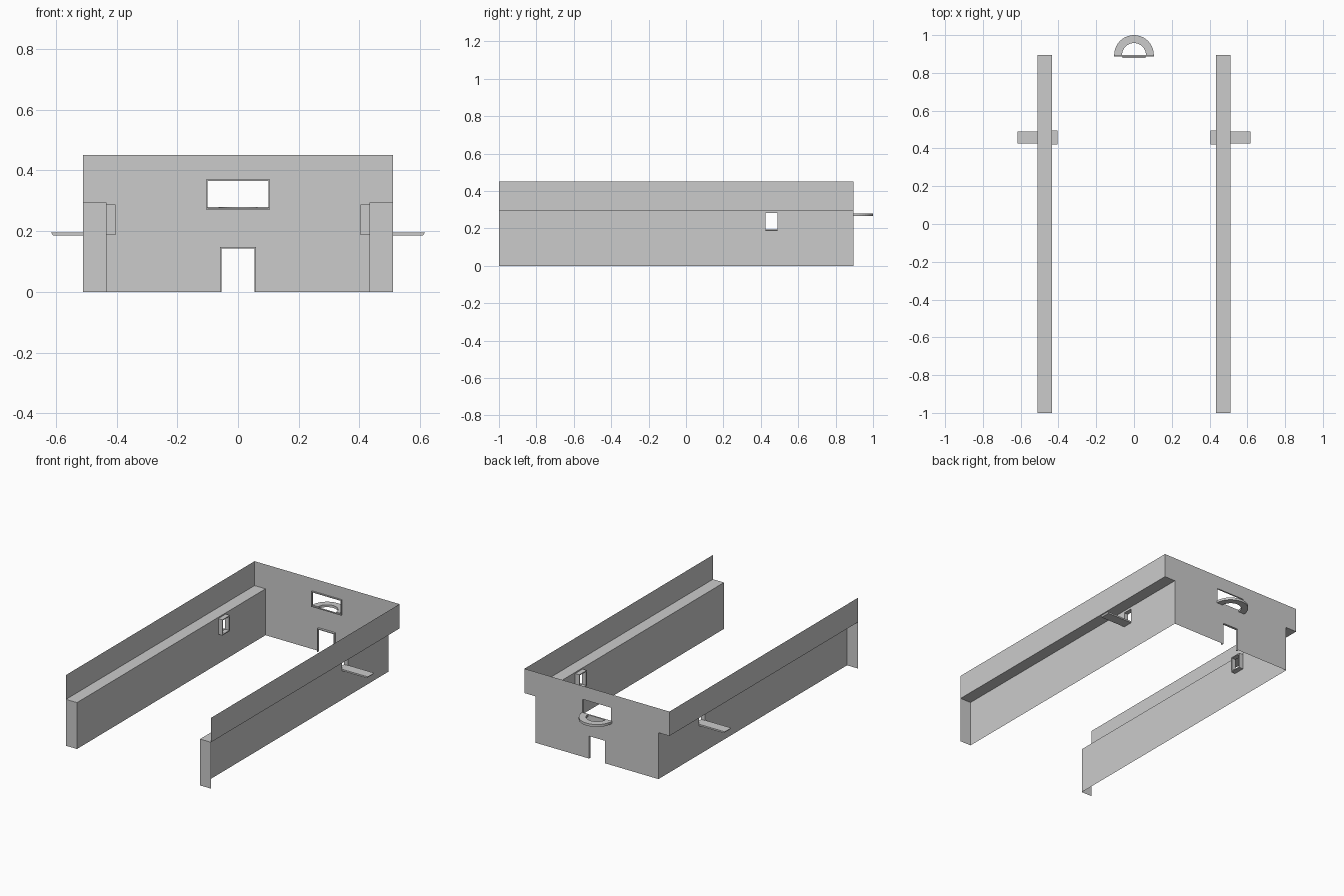
import bpy, bmesh, math
from mathutils import Vector

cube = bpy.data.objects.get("Cube")
if cube:
    bpy.data.objects.remove(cube, do_unlink=True)

grey = bpy.data.materials.new("plain_grey")
grey.use_nodes = True
colour = (0.6, 0.6, 0.6, 1)
grey.diffuse_color = colour
grey.node_tree.nodes["Principled BSDF"].inputs["Base Color"].default_value = colour

OUTER, INNER = 0.51, 0.433      # parapet and lower wall offsets
FRONT, BACK = -1.0, 0.895
SHELF, TOP = 0.295, 0.45


def finish(name, bm):
    mesh = bpy.data.meshes.new(name)
    bm.to_mesh(mesh)
    bm.free()
    mesh.materials.append(grey)
    ob = bpy.data.objects.new(name, mesh)
    bpy.context.collection.objects.link(ob)
    return ob


def panel(name, us, vs, place, skip=lambda u, v: False):
    """Flat sheet on a grid of cuts, leaving out the cells in openings."""
    bm = bmesh.new()
    for u0, u1 in zip(us, us[1:]):
        for v0, v1 in zip(vs, vs[1:]):
            if not skip((u0 + u1) / 2, (v0 + v1) / 2):
                corners = ((u0, v0), (u1, v0), (u1, v1), (u0, v1))
                bm.faces.new([bm.verts.new(place(u, v)) for u, v in corners])
    bmesh.ops.remove_doubles(bm, verts=bm.verts, dist=1e-5)
    return finish(name, bm)


def extrude(name, outline, place, depth):
    """Solid made from a closed outline pushed along a vector."""
    bm = bmesh.new()
    face = bm.faces.new([bm.verts.new(place(u, v)) for u, v in outline])
    moved = bmesh.ops.extrude_face_region(bm, geom=[face], use_keep_orig=True)
    verts = [g for g in moved["geom"] if isinstance(g, bmesh.types.BMVert)]
    bmesh.ops.translate(bm, verts=verts, vec=Vector(depth))
    bmesh.ops.recalc_face_normals(bm, faces=bm.faces)
    return finish(name, bm)


def frame(name, u0, u1, v0, v1, t, place, depth, open_bottom=False):
    """Border of thickness t inside a rectangle; a door has no bottom rail."""
    bm = bmesh.new()
    low = v0 if open_bottom else v0 + t
    out = [(u0, v0), (u0, v1), (u1, v1), (u1, v0)]
    inn = [(u0 + t, low), (u0 + t, v1 - t), (u1 - t, v1 - t), (u1 - t, low)]
    a = [bm.verts.new(place(*p)) for p in out]
    b = [bm.verts.new(place(*p)) for p in inn]
    faces = []
    for i in range(3 if open_bottom else 4):
        j = (i + 1) % 4
        faces.append(bm.faces.new((a[i], a[j], b[j], b[i])))
    moved = bmesh.ops.extrude_face_region(bm, geom=faces, use_keep_orig=True)
    verts = [g for g in moved["geom"] if isinstance(g, bmesh.types.BMVert)]
    bmesh.ops.translate(bm, verts=verts, vec=Vector(depth))
    bmesh.ops.recalc_face_normals(bm, faces=bm.faces)
    return finish(name, bm)


# Back wall: wide above the shelf, narrower below, with a door and a window
def back_gap(x, z):
    x = abs(x)
    door = x < 0.06 and z < 0.148
    window = x < 0.105 and 0.272 < z < 0.37
    notch = x > INNER and z < SHELF
    return door or window or notch


panel("back_wall",
      (OUTER, INNER, 0.105, 0.06, -0.06, -0.105, -INNER, -OUTER),
      (0, 0.148, 0.272, SHELF, 0.37, TOP),
      lambda x, z: (x, BACK, z), back_gap)

frame("door_frame", -0.06, 0.06, 0, 0.148, 0.005,
      lambda x, z: (x, 0.88, z), (0, BACK - 0.88, 0), open_bottom=True)
frame("back_window_frame", -0.105, 0.105, 0.272, 0.37, 0.005,
      lambda x, z: (x, 0.886, z), (0, BACK - 0.886, 0))

# Half-ring balcony behind the back window
steps = 20
arc = [math.pi * i / steps for i in range(steps + 1)]
ring = [(0.105 * math.cos(a), 0.105 * math.sin(a)) for a in arc]
ring += [(0.063 * math.cos(a), 0.063 * math.sin(a)) for a in reversed(arc)]
extrude("balcony", ring, lambda x, y: (x, BACK + y, 0.265), (0, 0, 0.015))

# Both long sides
for side, s in (("left", 1), ("right", -1)):
    panel(side + "_parapet", (FRONT, BACK), (SHELF, TOP),
          lambda y, z: (s * OUTER, y, z))
    panel(side + "_shelf", (INNER, OUTER), (FRONT, BACK),
          lambda x, y: (s * x, y, SHELF))
    panel(side + "_end_cap", (INNER, OUTER), (0, SHELF),
          lambda x, z: (s * x, FRONT, z))
    panel(side + "_lower_wall", (FRONT, 0.42, 0.495, BACK),
          (0, 0.187, 0.287, SHELF), lambda y, z: (s * INNER, y, z),
          lambda y, z: 0.42 < y < 0.495 and 0.187 < z < 0.287)
    frame(side + "_window_frame", 0.42, 0.495, 0.187, 0.287, 0.006,
          lambda y, z: (s * 0.404, y, z), (s * (INNER - 0.404), 0, 0))
    # Outside ledge with a slightly slanted tip
    extrude(side + "_ledge",
            [(INNER, 0.185), (0.608, 0.185), (0.616, 0.195), (INNER, 0.195)],
            lambda x, z: (s * x, 0.425, z), (0, 0.065, 0))
